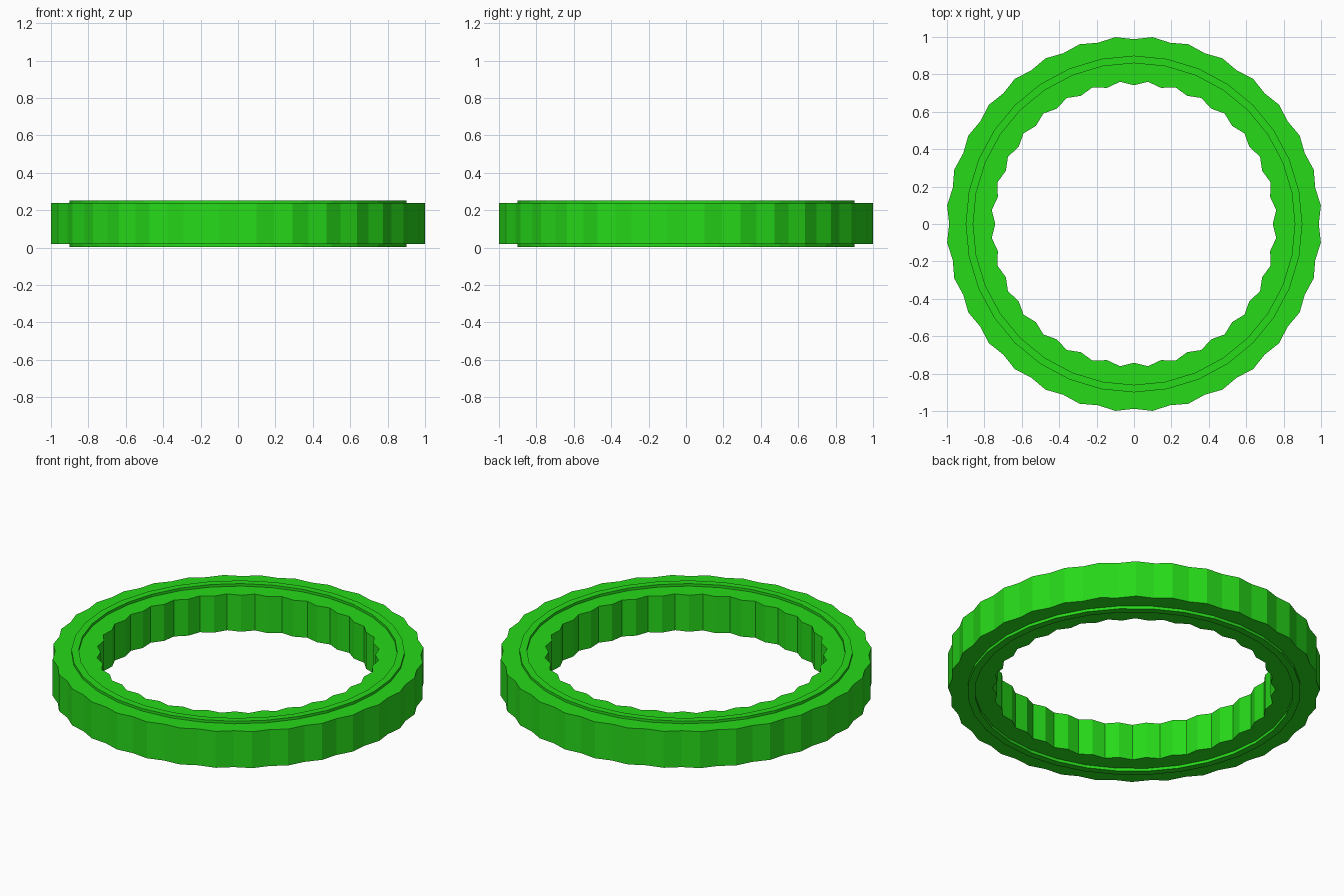
import bpy, bmesh, math

if "Cube" in bpy.data.objects:
    bpy.data.objects.remove(bpy.data.objects["Cube"])

green = bpy.data.materials.new("green")
green.diffuse_color = (0.02, 0.7, 0.01, 1)
green.use_nodes = True
green.node_tree.nodes["Principled BSDF"].inputs["Base Color"].default_value = green.diffuse_color


def ring(name, n, r_out, r_in, z0, z1):
    """Closed square-section ring; the radii are functions of the vertex index."""
    bm = bmesh.new()
    loops = []
    for i in range(n):
        a = 2 * math.pi * i / n
        c, s = math.cos(a), math.sin(a)
        corners = ((r_out(i), z0), (r_out(i), z1), (r_in(i), z1), (r_in(i), z0))
        loops.append([bm.verts.new((r * c, r * s, z)) for r, z in corners])
    for i in range(n):
        p, q = loops[i], loops[(i + 1) % n]
        for k in range(4):
            m = (k + 1) % 4
            bm.faces.new((p[k], q[k], q[m], p[m]))
    bmesh.ops.recalc_face_normals(bm, faces=bm.faces)
    mesh = bpy.data.meshes.new(name)
    bm.to_mesh(mesh)
    bm.free()
    mesh.materials.append(green)
    ob = bpy.data.objects.new(name, mesh)
    bpy.context.collection.objects.link(ob)
    return ob


# scalloped band with 32 waves inside and out
ring("scalloped_band", 64,
     lambda i: 1.004 if i % 2 else 0.988,
     lambda i: 0.764 if i % 2 else 0.742, 0.02, 0.237)

# thin raised ridge showing on the top and bottom faces
ring("raised_ridge", 32, lambda i: 0.90, lambda i: 0.86, 0.003, 0.252)
